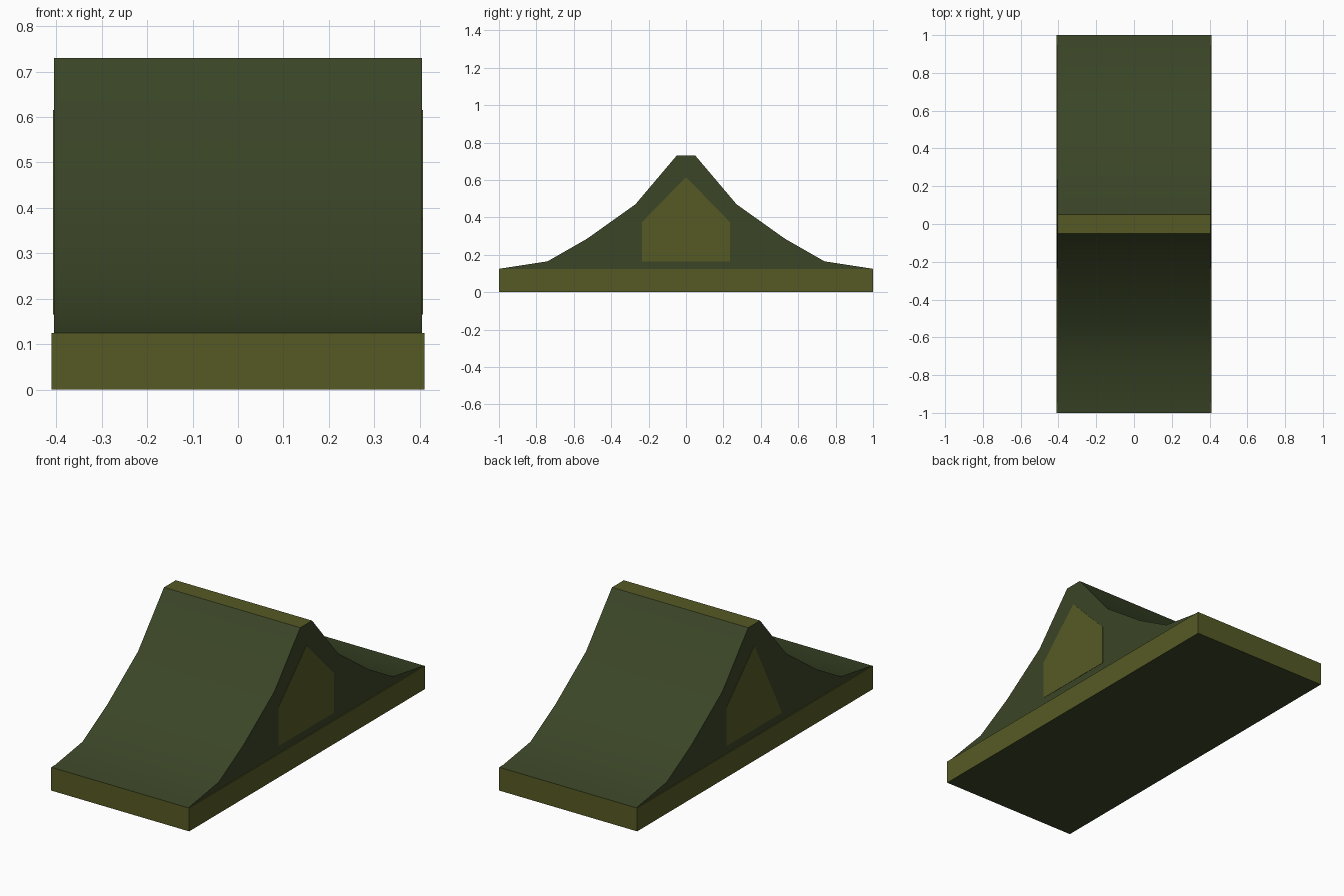
import bpy, math

if "Cube" in bpy.data.objects:
    bpy.data.objects.remove(bpy.data.objects["Cube"])


def material(name, rgb):
    m = bpy.data.materials.new(name)
    m.diffuse_color = (*rgb, 1)
    m.use_nodes = True
    m.node_tree.nodes["Principled BSDF"].inputs["Base Color"].default_value = m.diffuse_color
    return m


green = material("dark green", (0.043, 0.060, 0.020))
olive = material("olive", (0.093, 0.102, 0.018))


def prism(name, outline, x0, x1, mats):
    """Extrude a counter-clockwise (y, z) outline from x0 to x1."""
    n = len(outline)
    verts = [(x, y, z) for x in (x0, x1) for y, z in outline]
    faces = [tuple(reversed(range(n))), tuple(range(n, 2 * n))]
    faces += [(i, (i + 1) % n, n + (i + 1) % n, n + i) for i in range(n)]
    mesh = bpy.data.meshes.new(name)
    mesh.from_pydata(verts, [], faces)
    mesh.update()
    ob = bpy.data.objects.new(name, mesh)
    bpy.context.collection.objects.link(ob)
    for m in mats:
        mesh.materials.append(m)
    return ob


# Base slab: olive with a green underside
base = prism("base_slab", [(-1, 0), (1, 0), (1, 0.125), (-1, 0.125)],
             -0.41, 0.41, [olive, green])
for p in base.data.polygons:
    p.material_index = 1 if p.normal.z < -0.5 else 0

# Double ramp: curved slopes, green with an olive flat crest
half = [(1, 0.125), (0.74, 0.165), (0.53, 0.285), (0.27, 0.47), (0.05, 0.73)]
ramp = prism("double_ramp", half + [(-y, z) for y, z in reversed(half)],
             -0.405, 0.405, [green, olive])
for p in ramp.data.polygons:
    p.material_index = 1 if p.normal.z > 0.99 and p.center.z > 0.7 else 0
bpy.context.view_layer.objects.active = ramp
ramp.select_set(True)
bpy.ops.object.shade_smooth_by_angle(angle=math.radians(30))

# Side panels: a full pentagon on the right, one shoulder missing on the left
panel = [(-0.235, 0.165), (0.235, 0.165), (0.235, 0.375), (0, 0.615)]
prism("right_panel", panel + [(-0.235, 0.375)], 0.404, 0.4065, [olive])
prism("left_panel", panel, -0.4065, -0.404, [olive])
